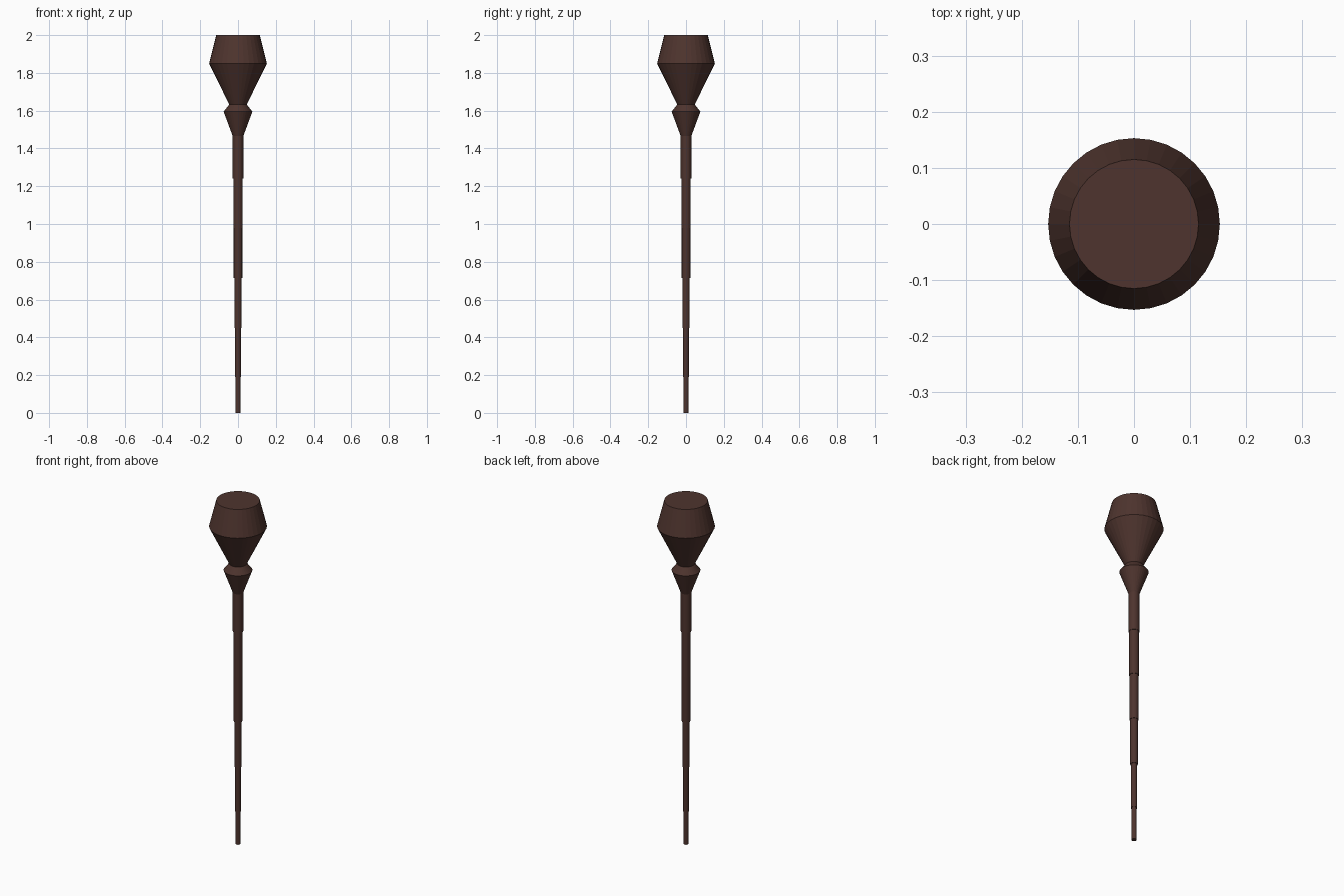
import bpy, bmesh, math

if "Cube" in bpy.data.objects:
    bpy.data.objects.remove(bpy.data.objects["Cube"])

SIDES = 32
wood = bpy.data.materials.new("dark_brown_wood")
wood.diffuse_color = (0.0762, 0.0343, 0.0273, 1)
wood.use_nodes = True
wood.node_tree.nodes["Principled BSDF"].inputs["Base Color"].default_value = wood.diffuse_color


def turned(name, profile):
    """Lathe a closed solid from (radius, z) points, bottom to top."""
    bm = bmesh.new()
    rings = [[bm.verts.new((r * math.cos(2 * math.pi * i / SIDES),
                            r * math.sin(2 * math.pi * i / SIDES), z))
              for i in range(SIDES)] for r, z in profile]
    for low, high in zip(rings, rings[1:]):
        for i in range(SIDES):
            j = (i + 1) % SIDES
            bm.faces.new((low[i], low[j], high[j], high[i]))
    bm.faces.new(rings[0][::-1])
    bm.faces.new(rings[-1])
    mesh = bpy.data.meshes.new(name)
    bm.to_mesh(mesh)
    bm.free()
    mesh.materials.append(wood)
    obj = bpy.data.objects.new(name, mesh)
    bpy.context.collection.objects.link(obj)
    return obj


# Stepped shaft, thinner towards the tip
heights = [0, 0.19, 0.45, 0.715, 0.98, 1.24, 1.47]
radii = [0.0135, 0.0165, 0.0195, 0.0225, 0.025, 0.028]
for n, r in enumerate(radii):
    turned(f"shaft_section_{n + 1}", [(r, heights[n]), (r, heights[n + 1])])

# Collar under the head
turned("collar", [(0.028, 1.465), (0.076, 1.595), (0.045, 1.634)])

# Head: flared cone with a tapered, flat-topped cap
turned("head", [(0.045, 1.63), (0.153, 1.85), (0.115, 2.0)])
